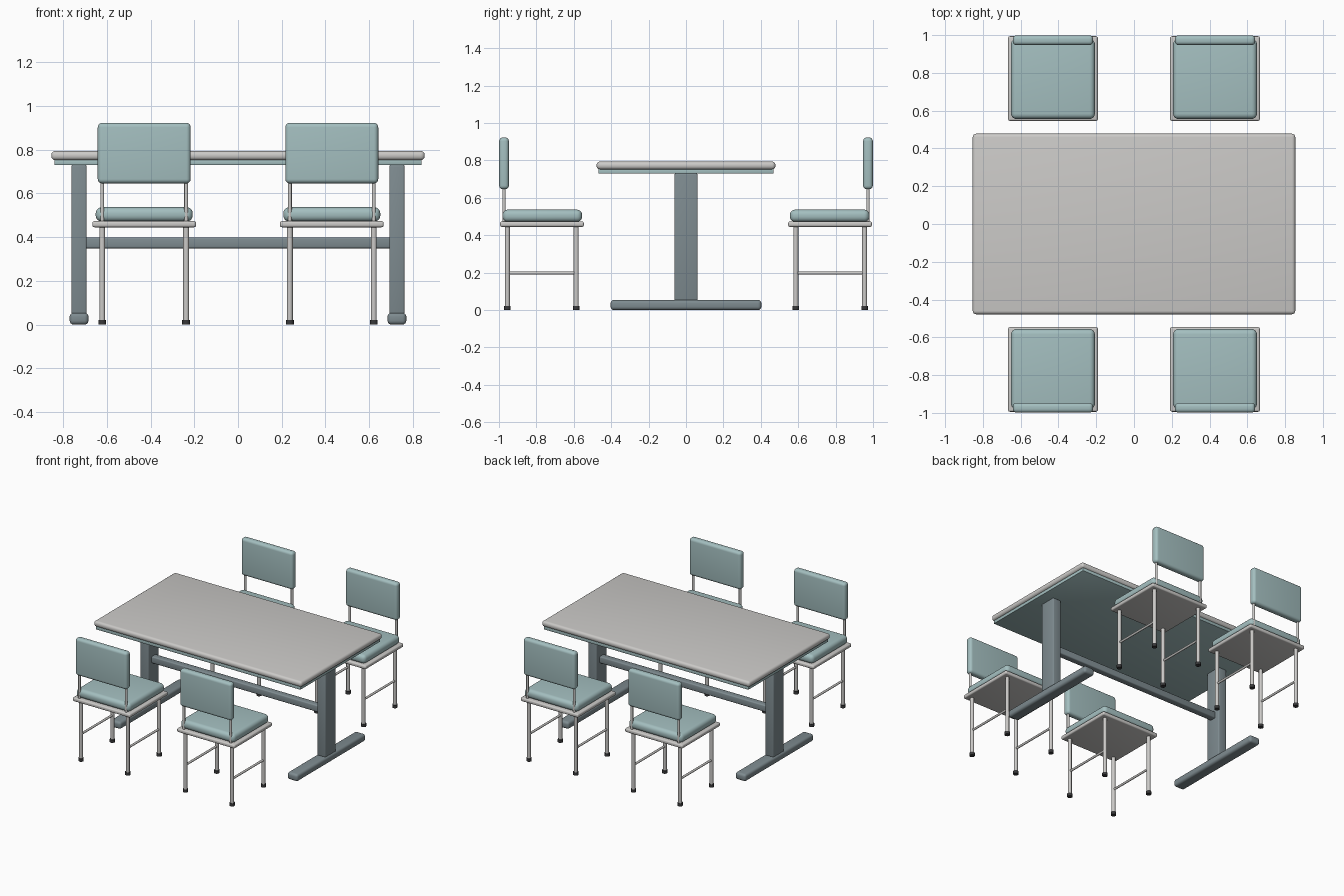
import bpy
import math

cube = bpy.data.objects.get("Cube")
if cube:
    bpy.data.objects.remove(cube, do_unlink=True)


def material(name, rgb):
    m = bpy.data.materials.new(name)
    m.use_nodes = True
    m.diffuse_color = (*rgb, 1)
    m.node_tree.nodes["Principled BSDF"].inputs["Base Color"].default_value = (*rgb, 1)
    return m


LAMINATE = material("pale_grey", (0.60, 0.59, 0.575))
PADDING = material("soft_teal", (0.37, 0.52, 0.525))
STEEL = material("slate_steel", (0.21, 0.26, 0.28))
RUBBER = material("dark_rubber", (0.04, 0.04, 0.042))


def finish(name, mat):
    ob = bpy.context.object
    ob.name = name
    ob.data.materials.append(mat)
    return ob


def box(name, mat, center, size, bevel, segments=4):
    """Rounded box with smooth edges."""
    bpy.ops.mesh.primitive_cube_add(size=1, location=center)
    ob = finish(name, mat)
    ob.scale = size
    bpy.ops.object.transform_apply(location=False, rotation=False, scale=True)
    mod = ob.modifiers.new("Rounding", "BEVEL")
    mod.width = bevel
    mod.segments = segments
    bpy.ops.object.modifier_apply(modifier=mod.name)
    bpy.ops.object.shade_smooth_by_angle(angle=math.radians(35))
    return ob


def rod(name, mat, center, radius, length, along_y=False):
    """Round tube, upright or lying front to back."""
    bpy.ops.mesh.primitive_cylinder_add(
        vertices=20, radius=radius, depth=length, location=center,
        rotation=(math.pi / 2 if along_y else 0, 0, 0))
    ob = finish(name, mat)
    bpy.ops.object.shade_smooth_by_angle(angle=math.radians(35))
    return ob


# Table
box("table_top", LAMINATE, (0, 0, 0.773), (1.708, 0.956, 0.042), 0.018)
box("table_underlay", PADDING, (0, 0, 0.742), (1.68, 0.936, 0.024), 0.003, 2)
for side, s in (("left", 1), ("right", -1)):
    box(f"table_leg_{side}", STEEL, (s * 0.727, 0, 0.39), (0.07, 0.125, 0.68), 0.008, 3)
    box(f"table_foot_{side}", STEEL, (s * 0.727, 0, 0.027), (0.086, 0.806, 0.054), 0.018)
box("table_stretcher", STEEL, (0, 0, 0.374), (1.40, 0.05, 0.05), 0.008, 3)


def chair(label, cx, f):
    """Chair centred on cx, with its back on the f side of the table."""
    box(f"seat_frame_{label}", LAMINATE, (cx, f * 0.77, 0.459), (0.475, 0.448, 0.028), 0.010)
    box(f"seat_cushion_{label}", PADDING, (cx, f * 0.768, 0.504), (0.444, 0.424, 0.066), 0.028, 5)
    box(f"back_pad_{label}", PADDING, (cx, f * 0.973, 0.784), (0.425, 0.052, 0.277), 0.020, 5)
    for s in (-1, 1):
        x = cx + s * 0.192
        rod(f"back_post_{label}", LAMINATE, (x, f * 0.973, 0.565), 0.009, 0.20)
        rod(f"side_rail_{label}", LAMINATE, (x, f * 0.771, 0.198), 0.008, 0.368, True)
        for y in (0.587, 0.955):
            rod(f"chair_leg_{label}", LAMINATE, (x, f * y, 0.23), 0.0135, 0.435)
            rod(f"foot_cap_{label}", RUBBER, (x, f * y, 0.011), 0.018, 0.022)


for side, s in (("left", 1), ("right", -1)):
    for end, f in (("front", -1), ("back", 1)):
        chair(f"{end}_{side}", s * 0.429, f)
